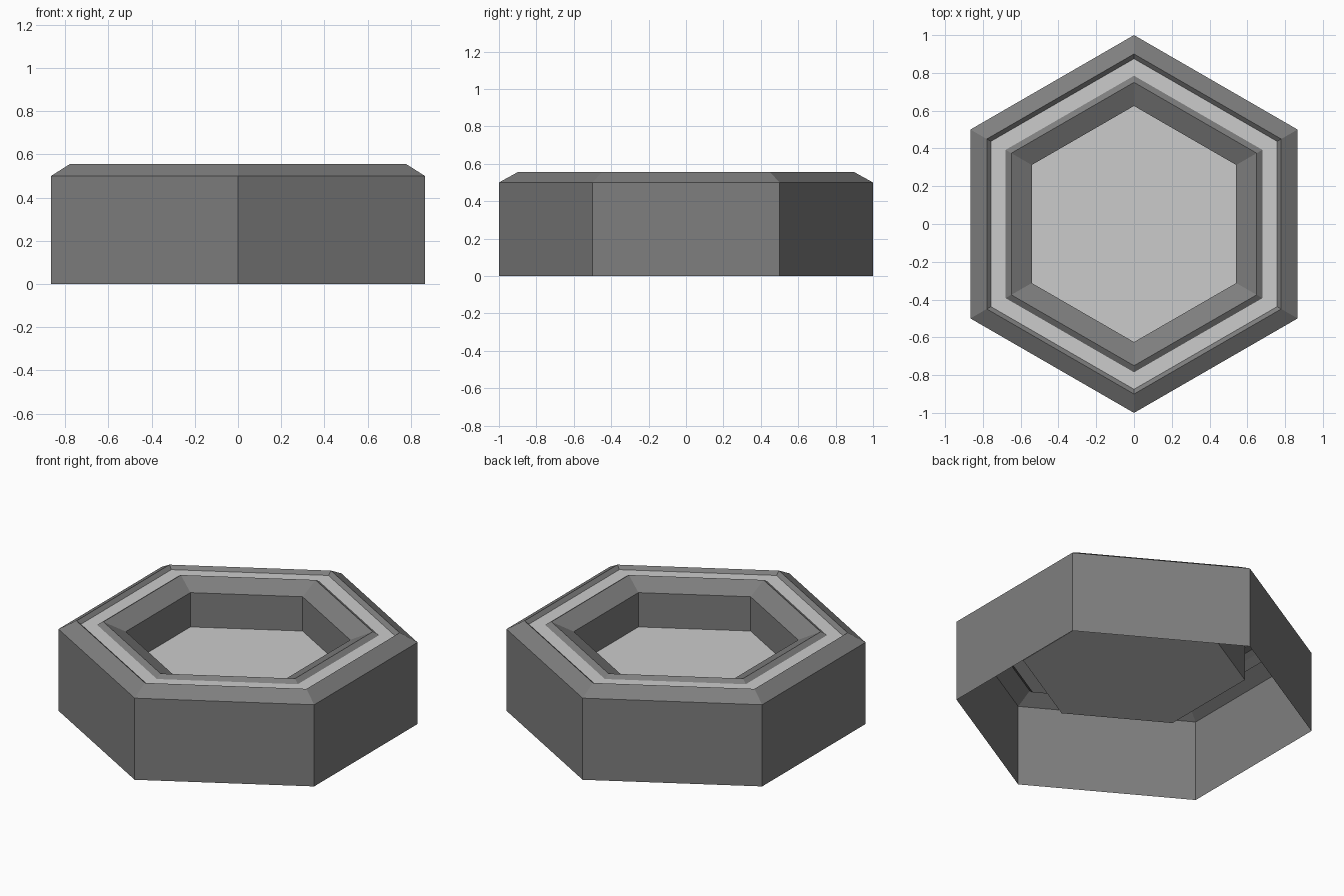
import bpy, bmesh, math

if "Cube" in bpy.data.objects:
    bpy.data.objects.remove(bpy.data.objects["Cube"])

# Cross-section from outer foot to recessed floor: (corner radius, height)
PROFILE = [(1.0, 0.0), (1.0, 0.5), (0.90, 0.555),      # outer wall, outer bevel
           (0.875, 0.535), (0.785, 0.535),             # shallow groove
           (0.75, 0.555), (0.625, 0.5), (0.625, 0.29)]  # inner bevel, inner wall
SIDES = 6
LIGHT = 1  # material slot left empty, so it stays default grey


def hex_ring(bm, radius, z):
    """One hexagon of vertices with corners on the y axis."""
    angles = [math.pi / 2 + k * math.tau / SIDES for k in range(SIDES)]
    return [bm.verts.new((radius * math.cos(a), radius * math.sin(a), z)) for a in angles]


# Dark grey for walls and bevels
dark = bpy.data.materials.new("dark_grey")
dark.diffuse_color = (0.21, 0.21, 0.21, 1)
dark.use_nodes = True
dark.node_tree.nodes["Principled BSDF"].inputs["Base Color"].default_value = dark.diffuse_color
light = bpy.data.materials.new("light_grey")
light.diffuse_color = (0.8, 0.8, 0.8, 1)
light.use_nodes = True
light.node_tree.nodes["Principled BSDF"].inputs["Base Color"].default_value = light.diffuse_color

# Hexagonal shell, open underneath; the flat groove bottom is light
bm = bmesh.new()
rings = [hex_ring(bm, r, z) for r, z in PROFILE]
for n, (low, high) in enumerate(zip(rings, rings[1:])):
    flat = PROFILE[n][1] == PROFILE[n + 1][1]
    for i in range(SIDES):
        j = (i + 1) % SIDES
        face = bm.faces.new((low[i], low[j], high[j], high[i]))
        face.material_index = LIGHT if flat else 0

# Recessed light floor
bm.faces.new(rings[-1]).material_index = LIGHT

mesh = bpy.data.meshes.new("hexagonal_tray")
mesh.materials.append(dark)
mesh.materials.append(light)
bm.to_mesh(mesh)
bm.free()
bpy.context.collection.objects.link(bpy.data.objects.new("hexagonal_tray", mesh))
